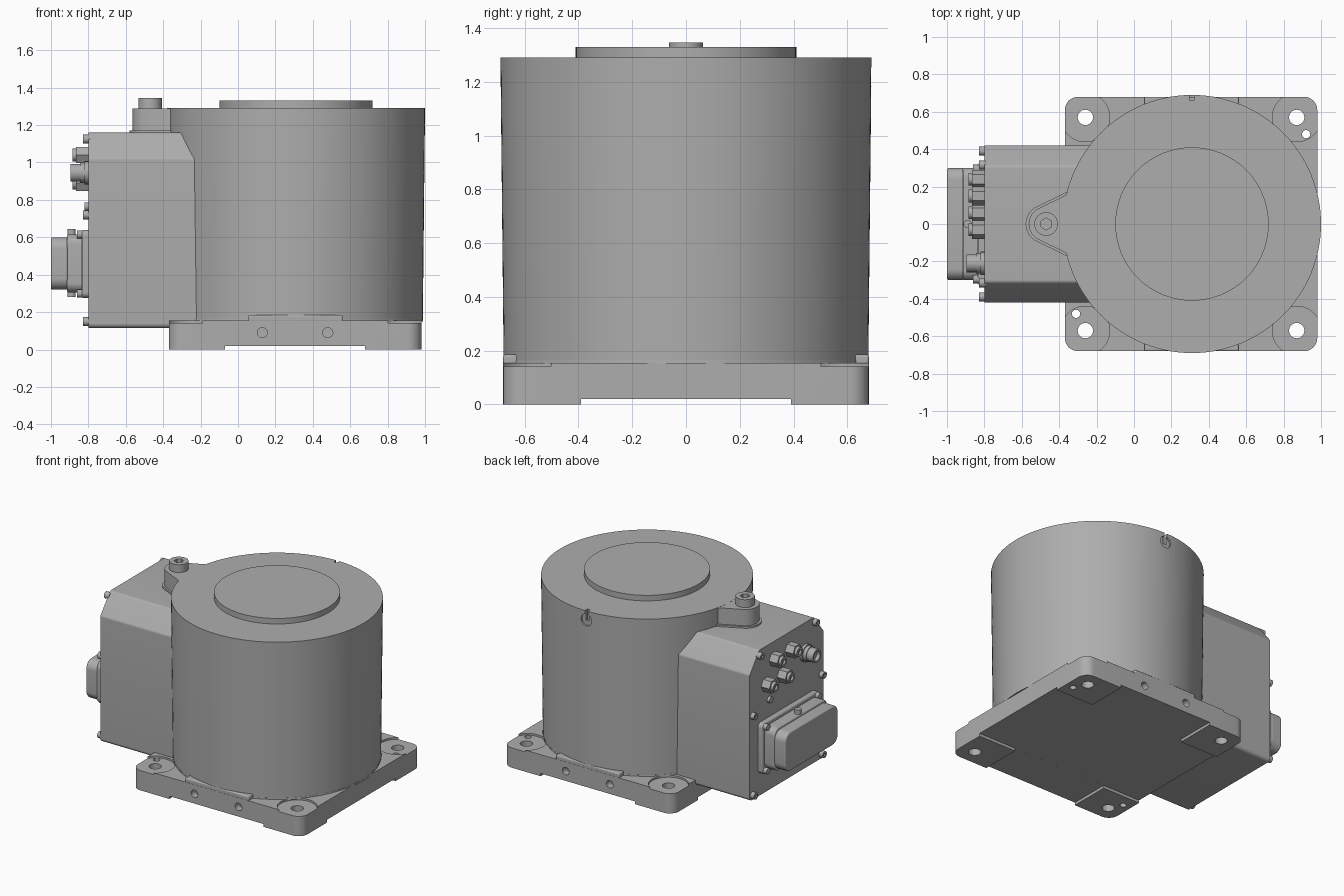
import bpy, bmesh, math
from mathutils import Vector, Matrix

if "Cube" in bpy.data.objects:
    bpy.data.objects.remove(bpy.data.objects["Cube"])

grey = bpy.data.materials.new("machined grey")
grey.use_nodes = True
colour = (0.42, 0.42, 0.42, 1)
grey.diffuse_color = colour
grey.node_tree.nodes["Principled BSDF"].inputs["Base Color"].default_value = colour


def finish(name, bm, helper=False):
    bmesh.ops.recalc_face_normals(bm, faces=bm.faces)
    mesh = bpy.data.meshes.new(name)
    bm.to_mesh(mesh)
    bm.free()
    mesh.materials.append(grey)
    obj = bpy.data.objects.new(name, mesh)
    bpy.context.collection.objects.link(obj)
    if helper:
        obj.hide_render = True
        obj.hide_viewport = True
        obj.display_type = 'WIRE'
    return obj


def smooth(obj, angle=28):
    bpy.ops.object.select_all(action='DESELECT')
    obj.select_set(True)
    bpy.context.view_layer.objects.active = obj
    bpy.ops.object.shade_smooth_by_angle(angle=math.radians(angle))


def rounded(corners, radius, steps=6):
    """Replace each polygon corner by a short curve."""
    out = []
    for i, c in enumerate(corners):
        p, a, b = Vector(c), Vector(corners[i - 1]), Vector(corners[(i + 1) % len(corners)])
        da, db = (a - p).normalized(), (b - p).normalized()
        half = da.angle(db) / 2
        mid = p + (da + db).normalized() * radius / math.sin(half)
        start = p + da * radius / math.tan(half) - mid
        end = p + db * radius / math.tan(half) - mid
        for k in range(steps + 1):
            v = start.lerp(end, k / steps).normalized() * radius
            out.append(mid + v)
    return out


def rect(x0, x1, y0, y1):
    return [(x0, y0), (x1, y0), (x1, y1), (x0, y1)]


def prism(name, outline, lo, hi, axis='z', bevel=0, helper=False):
    """Extrude an (x, y) outline along z, or a (y, z) outline along x."""
    bm = bmesh.new()
    put = (lambda p, h: (p[0], p[1], h)) if axis == 'z' else (lambda p, h: (h, p[0], p[1]))
    face = bm.faces.new([bm.verts.new(put(p, lo)) for p in outline])
    ext = bmesh.ops.extrude_face_region(bm, geom=[face])
    shift = Vector(put((0, 0), hi - lo))
    bmesh.ops.translate(bm, vec=shift, verts=[g for g in ext['geom'] if isinstance(g, bmesh.types.BMVert)])
    obj = finish(name, bm, helper)
    if bevel:
        mod = obj.modifiers.new("soft edge", 'BEVEL')
        mod.width, mod.segments, mod.limit_method = bevel, 3, 'ANGLE'
        mod.angle_limit = math.radians(50)
    if not helper:
        smooth(obj)
    return obj


def rod(name, base, r, length, axis='z', r2=None, sides=24, helper=False):
    bm = bmesh.new()
    turn = {'z': Matrix(), 'x': Matrix.Rotation(-math.pi / 2, 4, 'Y'),
            'y': Matrix.Rotation(-math.pi / 2, 4, 'X')}[axis]   # x rods grow toward -x
    bmesh.ops.create_cone(bm, cap_ends=True, segments=sides, radius1=r, radius2=r2 or r, depth=length,
                          matrix=Matrix.Translation(base) @ turn @ Matrix.Translation((0, 0, length / 2)))
    obj = finish(name, bm, helper)
    if not helper:
        smooth(obj)
    return obj


def cut(obj, cutters):
    for c in cutters:
        mod = obj.modifiers.new(c.name, 'BOOLEAN')
        mod.operation, mod.solver, mod.object = 'DIFFERENCE', 'EXACT', c


CX = 0.31

# Base plate: corner pads below, spot faces, mounting and side holes
base = prism("base_plate", rounded(rect(-0.37, 0.98, -0.68, 0.68), 0.07), 0, 0.155)
cutters = [prism("underside_channel_y", rect(-0.07, 0.68, -1, 1), -0.1, 0.02, helper=True),
           prism("underside_channel_x", rect(-1, 1.2, -0.39, 0.39), -0.1, 0.0201, helper=True)]
for x in (-0.26, 0.87):
    for y in (-0.57, 0.57):
        cutters.append(rod("spot_face_cutter", (x, y, 0.142), 0.13, 0.1, sides=48, helper=True))
        cutters.append(rod("mount_hole_cutter", (x, y, -0.1), 0.041, 0.4, helper=True))
for x, y in ((0.92, 0.48), (-0.31, -0.48)):
    cutters.append(rod("dowel_hole_cutter", (x, y, -0.1), 0.022, 0.4, helper=True))
for x in (0.13, 0.48):
    for y in (-0.73, 0.63):
        cutters.append(rod("side_hole_cutter", (x, y, 0.09), 0.027, 0.1, 'y', helper=True))
cut(base, cutters)

# Raised tabs at the middle of the front and back edges
for side in (-1, 1):
    prism("edge_tab", rect(0.055, 0.56, min(side * 0.62, side * 0.68), max(side * 0.62, side * 0.68)),
          0.15, 0.185, bevel=0.008)

# Main drum with a keyed notch on the back of its rim
drum = rod("drum", (CX, 0, 0.15), 0.678, 1.14, r2=0.69, sides=128)
cut(drum, [rod("notch_round_cutter", (CX, 0.677, 1.225), 0.042, 0.1, 'y', helper=True),
           prism("notch_slot_cutter", rect(CX - 0.012, CX + 0.012, 0.66, 0.8), 1.215, 1.4, helper=True)])
rod("drum_foot", (CX, 0, 0.15), 0.68, 0.015, r2=0.679, sides=128)
rod("top_disc", (CX, 0, 1.28), 0.41, 0.05, sides=96)

# Connection box with sloped upper corners
section = [(-0.42, 0.115), (0.42, 0.115), (0.42, 1.02), (0.31, 1.16), (-0.31, 1.16), (-0.42, 1.02)]
prism("connection_box", rounded(section, 0.025), -0.80, 0, 'x')

# Lug on top of the box, with its socket-head bolt
lug = [(-0.3, 0.155), (-0.362, 0.155)]
lug += [(-0.47 + 0.093 * math.cos(a), 0.093 * math.sin(a))
        for a in (math.radians(115 + 130 * i / 16) for i in range(17))]
lug += [(-0.362, -0.155), (-0.3, -0.155)]
prism("bolt_lug", lug, 1.1, 1.289)
flare = [((x + 0.4) * 1.1 - 0.4 if x < -0.4 else x, y * 1.1) for x, y in lug]
prism("lug_fillet", flare, 1.1, 1.172)
bolt = rod("lug_bolt", (-0.47, 0, 1.28), 0.063, 0.065, sides=32)
cut(bolt, [rod("bolt_socket_cutter", (-0.47, 0, 1.31), 0.032, 0.1, sides=6, helper=True)])

# Screws around the box end cover
for side in (-1, 1):
    for y, z in ((0.39, 0.15), (0.39, 0.72), (0.315, 1.125)):
        screw = rod("cover_screw", (-0.79, side * y, z), 0.024, 0.04, 'x', sides=16)
        cut(screw, [rod("screw_socket_cutter", (-0.82, side * y, z), 0.012, 0.05, 'x', sides=6, helper=True)])

# Hexagonal fittings in two staggered rows
for i, y in enumerate((0.24, 0.15, 0.06, -0.03)):
    z = (0.89, 1.04)[i % 2]
    rod("hex_fitting", (-0.79, y, z), 0.05, 0.075, 'x', sides=6)
    tip = rod("fitting_tip", (-0.86, y, z), 0.034, 0.025, 'x')
    cut(tip, [rod("fitting_bore_cutter", (-0.87, y, z), 0.018, 0.05, 'x', helper=True)])

# Round threaded socket and small plug below the fittings
for r, length in ((0.062, 0.03), (0.045, 0.08), (0.054, 0.055)):
    rod("round_socket", (-0.79, -0.21, 0.945), r, length, 'x')
ring = rod("socket_rim", (-0.79, -0.21, 0.945), 0.048, 0.105, 'x')
cut(ring, [rod("socket_bore_cutter", (-0.87, -0.21, 0.945), 0.034, 0.1, 'x', helper=True)])
rod("small_plug", (-0.79, 0.2, 0.765), 0.022, 0.03, 'x')

# Large rectangular connector: flange, collar, hood
for name, y, z0, z1, x0, x1, r in (("connector_flange", 0.325, 0.275, 0.64, -0.835, -0.79, 0.03),
                                   ("connector_collar", 0.30, 0.305, 0.615, -0.915, -0.83, 0.05),
                                   ("connector_hood", 0.30, 0.32, 0.60, -1.0, -0.91, 0.06)):
    prism(name, rounded(rect(-y, y, z0, z1), r), x0, x1, 'x', bevel=0.01)
for y in (-0.295, 0.295):
    for z in (0.30, 0.615):
        rod("flange_screw", (-0.83, y, z), 0.022, 0.032, 'x', sides=16)
rod("connector_pin_top", (-0.89, 0, 0.6), 0.022, 0.045)
rod("connector_pin_bottom", (-0.89, 0, 0.28), 0.022, 0.045)
